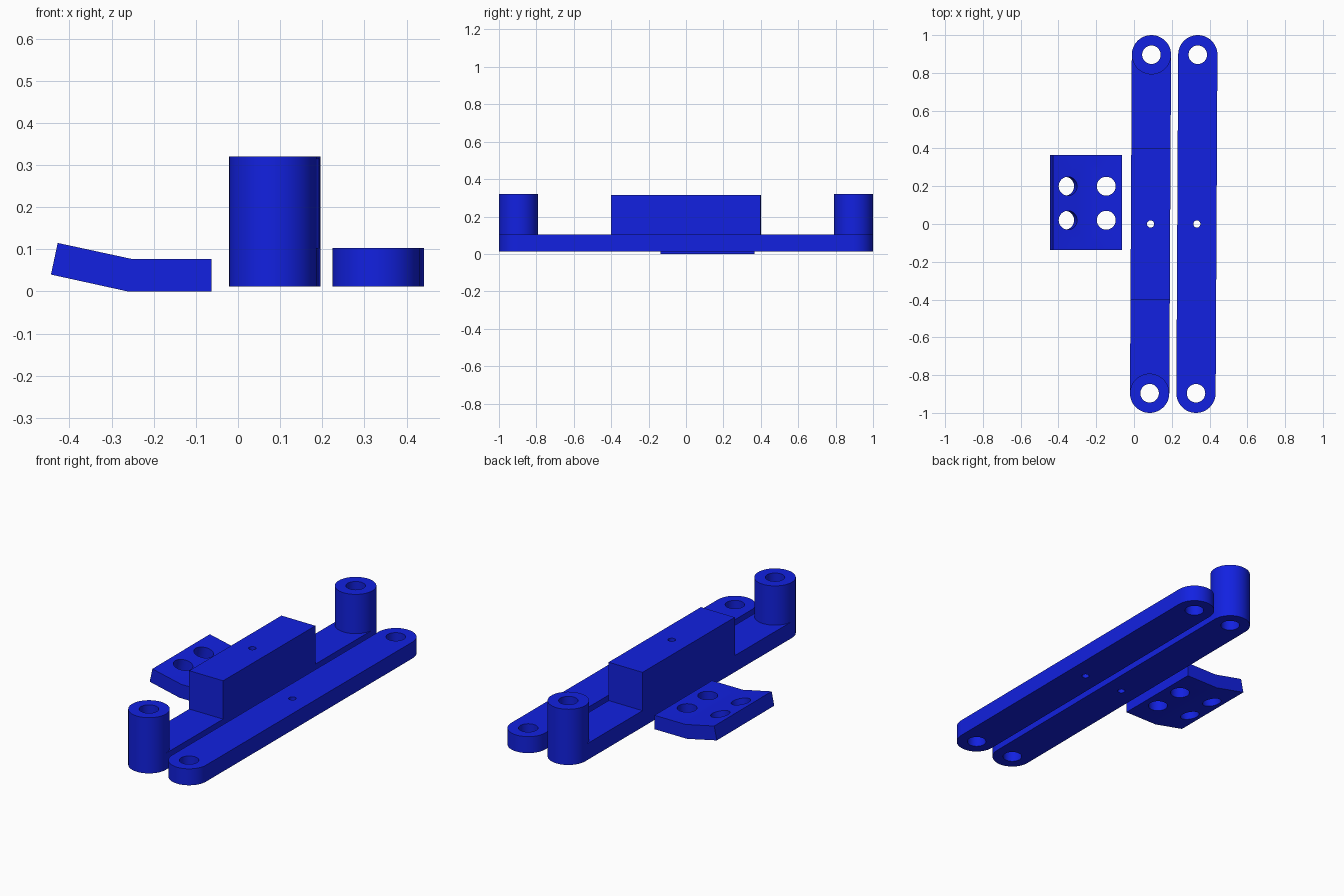
import bpy, bmesh
from math import sin, cos, pi, radians
from mathutils import Matrix, Vector

if "Cube" in bpy.data.objects:
    bpy.data.objects.remove(bpy.data.objects["Cube"])

blue = bpy.data.materials.new("blue")
blue.diffuse_color = (0.006, 0.015, 0.75, 1)
blue.use_nodes = True
blue.node_tree.nodes["Principled BSDF"].inputs["Base Color"].default_value = blue.diffuse_color

R = 0.104          # bar half width and boss radius
END = 0.896        # distance of end holes from the bar centre
HOLE, PIN = 0.049, 0.019
TILT = -0.0053     # slight turn of the bars on the bed
Z0, Z1, Z2, Z3 = 0.012, 0.103, 0.315, 0.32


def arc(x, y, r, a0=0.0, a1=2 * pi, n=48, closed=True):
    steps = n if closed else n + 1
    return [(x + r * cos(a0 + (a1 - a0) * i / n), y + r * sin(a0 + (a1 - a0) * i / n))
            for i in range(steps)]


def finish(obj):
    """Merge seams, fix normals, colour and shade."""
    bm = bmesh.new()
    bm.from_mesh(obj.data)
    bmesh.ops.remove_doubles(bm, verts=bm.verts, dist=1e-5)
    bmesh.ops.recalc_face_normals(bm, faces=bm.faces)
    bm.to_mesh(obj.data)
    bm.free()
    obj.data.materials.clear()
    obj.data.materials.append(blue)
    bpy.ops.object.select_all(action='DESELECT')
    obj.select_set(True)
    bpy.context.view_layer.objects.active = obj
    bpy.ops.object.shade_smooth_by_angle(angle=radians(30))


def slab(name, loops, z0, z1, x):
    """Extrude an outline (first loop) with holes (other loops)."""
    curve = bpy.data.curves.new(name, 'CURVE')
    curve.dimensions = '2D'
    curve.fill_mode = 'BOTH'
    curve.extrude = (z1 - z0) / 2
    for pts in loops:
        s = curve.splines.new('POLY')
        s.points.add(len(pts) - 1)
        for p, (px, py) in zip(s.points, pts):
            p.co = (px, py, 0, 1)
        s.use_cyclic_u = True
    tmp = bpy.data.objects.new(name + "_outline", curve)
    bpy.context.collection.objects.link(tmp)
    dg = bpy.context.evaluated_depsgraph_get()
    mesh = bpy.data.meshes.new_from_object(tmp.evaluated_get(dg))
    bpy.data.objects.remove(tmp)
    obj = bpy.data.objects.new(name, mesh)
    bpy.context.collection.objects.link(obj)
    obj.location = (x, 0, (z0 + z1) / 2)
    obj.rotation_euler.z = TILT
    finish(obj)
    return obj


# Two round-ended bars with end holes and a centre pin hole
stadium = (arc(0, END, R, 0, pi, 24, False) + arc(0, -END, R, pi, 2 * pi, 24, False))
bar_loops = [stadium, arc(0, END, HOLE), arc(0, -END, HOLE), arc(0, 0, PIN, n=24)]
XA, XB = 0.0875, 0.333
slab("boss_bar", bar_loops, Z0, Z1, XA)
slab("flat_bar", bar_loops, Z0, Z1, XB)

# Raised centre block and end bosses on the first bar
slab("centre_block", [[(-R, -0.4), (R, -0.4), (R, 0.4), (-R, 0.4)],
                      arc(0, 0, PIN, n=24)], Z1, Z2, XA)
for side, y in (("back", END), ("front", -END)):
    slab(side + "_boss", [arc(0, y, R), arc(0, y, HOLE)], Z1, Z3, XA)

# Bent plate: side profile extruded along y
profile = [(-0.063, 0), (-0.063, 0.077), (-0.252, 0.077),
           (-0.428, 0.115), (-0.444, 0.04), (-0.262, 0)]
Y0, Y1 = -0.137, 0.365
bm = bmesh.new()
face = bm.faces.new([bm.verts.new((x, Y0, z)) for x, z in profile])
ext = bmesh.ops.extrude_face_region(bm, geom=[face])
bmesh.ops.translate(bm, vec=(0, Y1 - Y0, 0),
                    verts=[v for v in ext["geom"] if isinstance(v, bmesh.types.BMVert)])
bmesh.ops.recalc_face_normals(bm, faces=bm.faces)
mesh = bpy.data.meshes.new("bent_plate")
bm.to_mesh(mesh)
bm.free()
plate = bpy.data.objects.new("bent_plate", mesh)
bpy.context.collection.objects.link(plate)

# Four holes, each square to its leaf of the plate
bm = bmesh.new()
for x, z, tilt in ((-0.147, 0.038, 0), (-0.358, 0.06, radians(12.2))):
    for y in (0.02, 0.2):
        bmesh.ops.create_cone(bm, cap_ends=True, segments=48, radius1=0.05, radius2=0.05,
                              depth=0.2, matrix=Matrix.Translation(Vector((x, y, z)))
                              @ Matrix.Rotation(tilt, 4, 'Y'))
mesh = bpy.data.meshes.new("hole_cutter")
bm.to_mesh(mesh)
bm.free()
cutter = bpy.data.objects.new("hole_cutter", mesh)
bpy.context.collection.objects.link(cutter)
mod = plate.modifiers.new("holes", 'BOOLEAN')
mod.operation, mod.solver, mod.object = 'DIFFERENCE', 'EXACT', cutter
dg = bpy.context.evaluated_depsgraph_get()
plate.data = bpy.data.meshes.new_from_object(plate.evaluated_get(dg))
plate.modifiers.clear()
bpy.data.objects.remove(cutter)
finish(plate)
